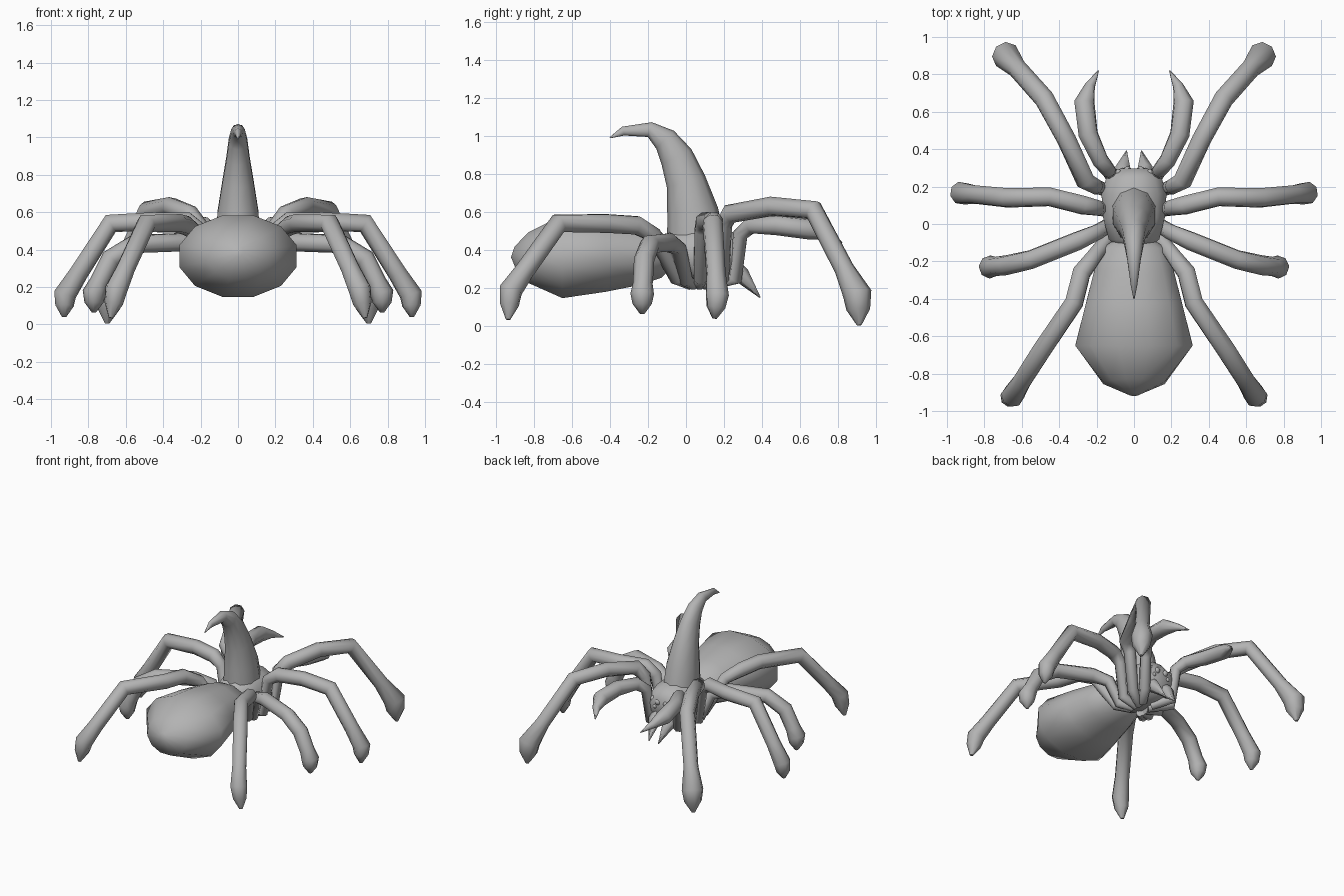
import bpy, bmesh, math
from mathutils import Vector, Matrix

cube = bpy.data.objects.get("Cube")
if cube:
    bpy.data.objects.remove(cube, do_unlink=True)

# Single flat grey
grey = bpy.data.materials.new("plain_grey")
grey.use_nodes = True
GREY = (0.45, 0.45, 0.45, 1)
grey.diffuse_color = GREY
grey.node_tree.nodes["Principled BSDF"].inputs["Base Color"].default_value = GREY


def finish(name, bm, mirror=False, sharp=60):
    bmesh.ops.recalc_face_normals(bm, faces=bm.faces)
    mesh = bpy.data.meshes.new(name)
    bm.to_mesh(mesh)
    bm.free()
    obj = bpy.data.objects.new(name, mesh)
    bpy.context.collection.objects.link(obj)
    mesh.materials.append(grey)
    if mirror:
        obj.modifiers.new("mirror", "MIRROR")
    bpy.ops.object.select_all(action="DESELECT")
    obj.select_set(True)
    bpy.context.view_layer.objects.active = obj
    bpy.ops.object.shade_smooth_by_angle(angle=math.radians(sharp))


def loft(name, points, radii, sides=8, mirror=False):
    """Tube along points; each radius is a (side, up) pair or one number."""
    bm = bmesh.new()
    points = [Vector(p) for p in points]
    last = len(points) - 1
    side, rings = Vector((1, 0, 0)), []
    for i, (p, r) in enumerate(zip(points, radii)):
        a = (p - points[max(i - 1, 0)]).normalized()
        b = (points[min(i + 1, last)] - p).normalized()
        along = (a + b).normalized()
        if i == 0 and abs(along.x) > 0.8:
            side = Vector((0, 1, 0))
        side = (side - along * side.dot(along)).normalized()
        up = along.cross(side)
        rs, ru = r if isinstance(r, tuple) else (r, r)
        ring = []
        for k in range(sides):
            t = math.tau * (k + 0.5) / sides
            ring.append(bm.verts.new(p + side * rs * math.cos(t) + up * ru * math.sin(t)))
        rings.append(ring)
    for lo, hi in zip(rings, rings[1:]):
        for k in range(sides):
            n = (k + 1) % sides
            bm.faces.new((lo[k], lo[n], hi[n], hi[k]))
    bm.faces.new(rings[0])
    bm.faces.new(rings[-1])
    finish(name, bm, mirror)


def body(name, sections):
    """Loft along y from (y, bottom, top, half width) sections."""
    loft(name, [(0, y, (b + t) / 2) for y, b, t, w in sections],
         [(w, (t - b) / 2) for y, b, t, w in sections], sides=12)


def ball(name, centre, r):
    bm = bmesh.new()
    bmesh.ops.create_uvsphere(bm, u_segments=8, v_segments=6, radius=r,
                              matrix=Matrix.Translation(centre))
    finish(name, bm, mirror=True)


body("abdomen", [(-0.91, 0.36, 0.42, 0.03), (-0.85, 0.24, 0.5, 0.17),
                 (-0.65, 0.14, 0.59, 0.325), (-0.42, 0.175, 0.57, 0.265),
                 (-0.25, 0.21, 0.54, 0.22), (-0.13, 0.25, 0.5, 0.18),
                 (-0.08, 0.3, 0.45, 0.1)])

body("thorax", [(-0.13, 0.3, 0.44, 0.08), (-0.08, 0.25, 0.5, 0.14),
                (0.03, 0.22, 0.53, 0.17), (0.16, 0.22, 0.52, 0.18),
                (0.24, 0.24, 0.5, 0.155), (0.29, 0.29, 0.44, 0.11)])

# Curved horn on the back
loft("horn",
     [(0, 0.055, 0.42), (0, 0.035, 0.6), (0, 0, 0.76), (0, -0.05, 0.89),
      (0, -0.11, 0.98), (0, -0.19, 1.033), (0, -0.33, 1.025), (0, -0.4, 0.99)],
     [(0.125, 0.155), (0.115, 0.135), (0.088, 0.105), (0.065, 0.088),
      (0.052, 0.066), (0.038, 0.04), (0.018, 0.024), 0.003], sides=10)

# Walking legs, from hip to ankle and foot tip
legs = {
    "first_legs": [(0.04, 0.02, 0.22), (0.12, -0.05, 0.25), (0.21, -0.17, 0.48),
                   (0.28, -0.26, 0.53), (0.32, -0.42, 0.54), (0.49, -0.67, 0.54),
                   (0.65, -0.92, 0.19), (0.68, -0.935, 0.035)],
    "second_legs": [(0.04, 0.04, 0.22), (0.13, 0.0, 0.24), (0.19, -0.04, 0.41),
                    (0.3, -0.09, 0.44), (0.55, -0.19, 0.43), (0.68, -0.22, 0.35),
                    (0.77, -0.23, 0.17), (0.77, -0.23, 0.065)],
    "third_legs": [(0.04, 0.07, 0.22), (0.16, 0.075, 0.25), (0.195, 0.085, 0.5),
                   (0.27, 0.1, 0.55), (0.45, 0.145, 0.55), (0.68, 0.14, 0.54),
                   (0.925, 0.165, 0.16), (0.93, 0.15, 0.04)],
    "fourth_legs": [(0.04, 0.1, 0.22), (0.17, 0.19, 0.25), (0.205, 0.2, 0.53),
                    (0.26, 0.23, 0.59), (0.36, 0.45, 0.63), (0.48, 0.67, 0.61),
                    (0.685, 0.9, 0.17), (0.7, 0.91, 0.005)],
}
for name, path in legs.items():
    knee, ankle, toe = (Vector(p) for p in path[5:])
    shin, sole = knee.lerp(ankle, 0.7), ankle.lerp(toe, 0.5)
    foot = 0.076 if name == "fourth_legs" else 0.062
    loft(name, path[:6] + [shin, ankle, sole, toe],
         [0.03, 0.037, 0.043, 0.052, 0.052, 0.054, 0.052, foot, foot * 0.82, 0.012],
         mirror=True)

# Feelers with hooked tips
loft("feelers",
     [(0.04, 0.14, 0.22), (0.12, 0.26, 0.25), (0.135, 0.285, 0.48), (0.18, 0.34, 0.53),
      (0.245, 0.48, 0.53), (0.265, 0.65, 0.51), (0.235, 0.74, 0.48), (0.19, 0.82, 0.44)],
     [0.03, 0.038, 0.04, 0.046, 0.054, 0.056, 0.028, 0.003], mirror=True)

# Fangs and eyes
loft("fangs", [(0.05, 0.2, 0.36), (0.06, 0.29, 0.27), (0.04, 0.39, 0.15)],
     [0.04, 0.045, 0.003], sides=6, mirror=True)
for name, x, y, z, r in (("large_eyes", 0.035, 0.285, 0.41, 0.024),
                         ("outer_eyes", 0.085, 0.275, 0.42, 0.02),
                         ("small_eyes", 0.06, 0.285, 0.37, 0.016)):
    ball(name, (x, y, z), r)
